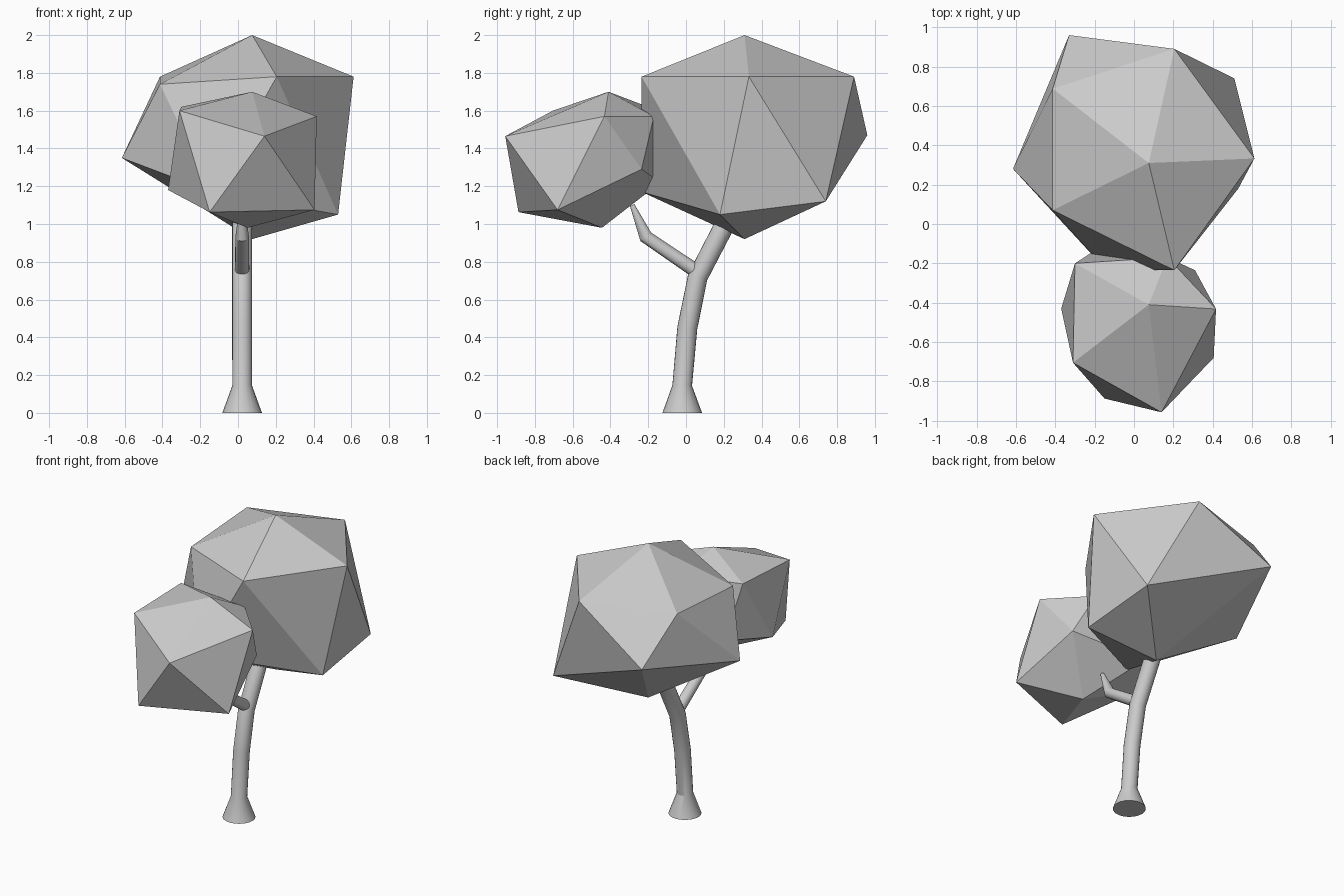
import bpy, bmesh, math
from mathutils import Vector

if "Cube" in bpy.data.objects:
    bpy.data.objects.remove(bpy.data.objects["Cube"])


def finish(name, bm, smooth=False):
    bmesh.ops.recalc_face_normals(bm, faces=bm.faces[:])
    me = bpy.data.meshes.new(name)
    bm.to_mesh(me)
    bm.free()
    ob = bpy.data.objects.new(name, me)
    bpy.context.collection.objects.link(ob)
    if smooth:
        bpy.ops.object.select_all(action='DESELECT')
        ob.select_set(True)
        bpy.context.view_layer.objects.active = ob
        bpy.ops.object.shade_smooth_by_angle(angle=math.radians(24))
    return ob


def tube(name, x, path, sides=20):
    """Round tube along (y, z, radius, tilt) stations lying in the plane x."""
    bm = bmesh.new()
    rings = []
    for y, z, r, tilt in path:
        t = math.radians(tilt)
        across = Vector((0, math.cos(t), -math.sin(t)))
        ring = []
        for i in range(sides):
            a = 2 * math.pi * i / sides
            p = Vector((x, y, z)) + Vector((r * math.cos(a), 0, 0)) + across * r * math.sin(a)
            ring.append(bm.verts.new(p))
        rings.append(ring)
    for lo, hi in zip(rings, rings[1:]):
        for i in range(sides):
            j = (i + 1) % sides
            bm.faces.new((lo[i], lo[j], hi[j], hi[i]))
    bm.faces.new(rings[0])
    bm.faces.new(rings[-1])
    return finish(name, bm, True)


def crown(name, corners):
    """Icosahedron with its corners nudged, listed bottom, lower ring, upper ring, top."""
    bm = bmesh.new()
    bmesh.ops.create_icosphere(bm, subdivisions=1, radius=1)
    for v, co in zip(bm.verts, corners):
        v.co = co
    return finish(name, bm)


# Trunk with flared foot
tube("trunk", 0.022, [(-0.02, 0, 0.105, 0), (-0.02, 0.145, 0.052, 2),
                      (0.007, 0.45, 0.053, 8), (0.062, 0.72, 0.053, 20),
                      (0.197, 0.98, 0.053, 27), (0.28, 1.14, 0.05, 27)])

# Side branch, bent upward to a thin tip
tube("branch", 0.022, [(0.07, 0.74, 0.038, -56), (-0.213, 0.932, 0.036, -38),
                       (-0.285, 1.1, 0.013, -24)])

# Large leaf crown
crown("large_crown", [
    (0.075, 0.31, 0.92),
    (0.53, 0.18, 1.05), (-0.14, -0.235, 1.17), (-0.615, 0.28, 1.35),
    (-0.33, 0.96, 1.47), (0.51, 0.74, 1.12),
    (0.205, -0.235, 1.78), (-0.413, 0.07, 1.74), (-0.413, 0.688, 1.78),
    (0.205, 0.89, 1.78), (0.612, 0.333, 1.78),
    (0.075, 0.31, 2.0)])

# Small leaf crown
crown("small_crown", [
    (0.05, -0.445, 0.98),
    (0.405, -0.68, 1.075), (-0.15, -0.887, 1.063), (-0.37, -0.43, 1.18),
    (-0.2, -0.135, 1.22), (0.31, -0.235, 1.29),
    (0.14, -0.957, 1.465), (-0.31, -0.705, 1.6), (-0.3, -0.2, 1.62),
    (0.17, -0.17, 1.57), (0.417, -0.432, 1.57),
    (0.075, -0.41, 1.7)])
